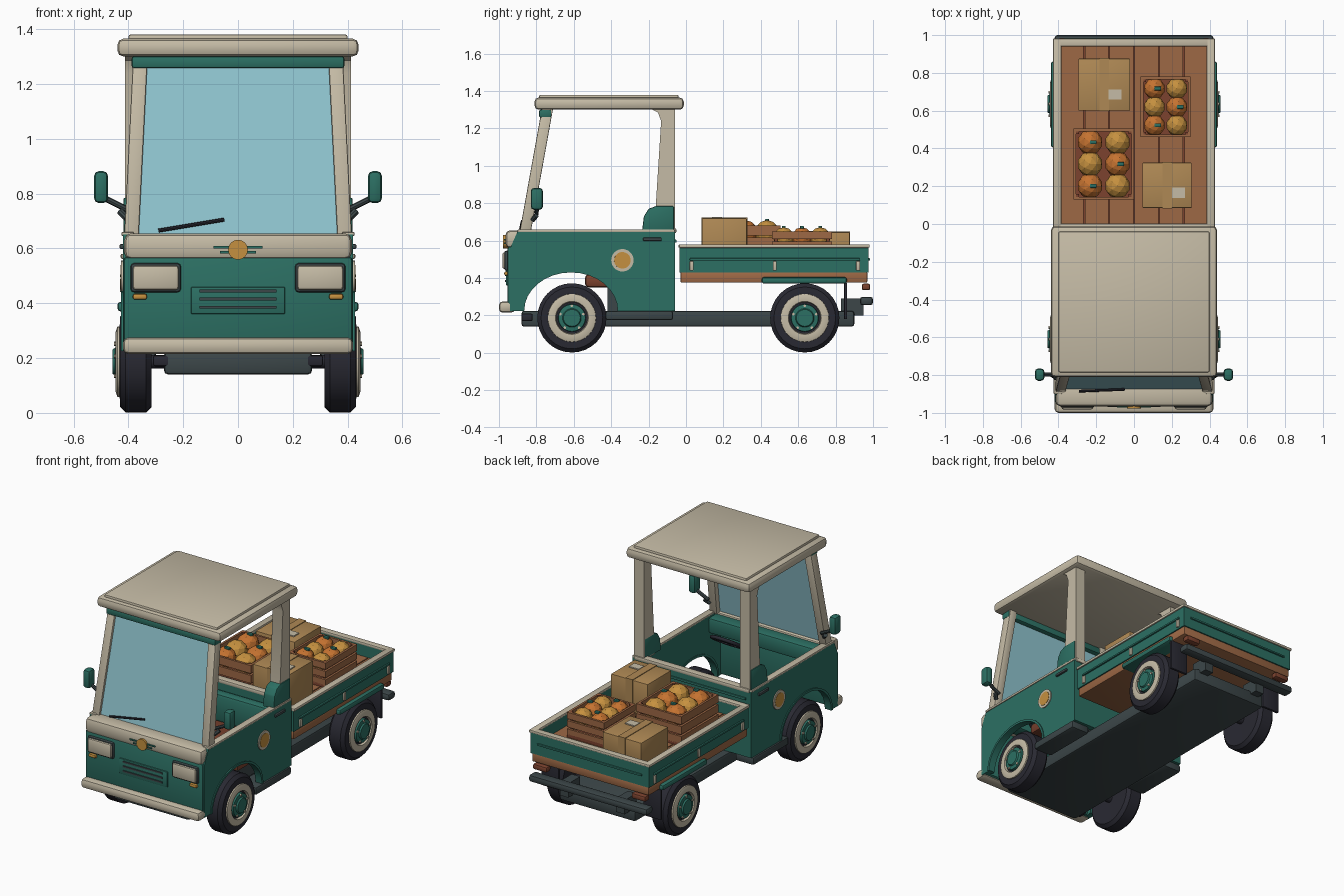
import bpy, bmesh, math
from mathutils import Matrix, Vector

cube = bpy.data.objects.get("Cube")
if cube:
    bpy.data.objects.remove(cube, do_unlink=True)


def material(name, r, g, b):
    m = bpy.data.materials.new(name)
    m.use_nodes = True
    m.diffuse_color = (r, g, b, 1)
    m.node_tree.nodes["Principled BSDF"].inputs["Base Color"].default_value = (r, g, b, 1)
    return m


green = material("body green", .025, .16, .125)
cream = material("warm cream", .56, .5, .38)
rubber = material("tyre black", .022, .022, .032)
steel = material("dark steel", .045, .062, .066)
glass = material("window blue", .28, .56, .63)
wood = material("bed wood", .34, .14, .06)
card = material("cardboard", .43, .25, .09)
orange = material("fruit orange", .56, .17, .03)
amber = material("amber", .56, .28, .05)
rust = material("red brown", .2, .055, .028)


def finish(bm, name, mat, bevel=0, smooth=True):
    if bevel:
        bmesh.ops.bevel(bm, geom=bm.edges[:], offset=bevel, segments=2, profile=.5, affect='EDGES')
    bmesh.ops.recalc_face_normals(bm, faces=bm.faces[:])
    mesh = bpy.data.meshes.new(name)
    bm.to_mesh(mesh)
    bm.free()
    mesh.materials.append(mat)
    ob = bpy.data.objects.new(name, mesh)
    bpy.context.collection.objects.link(ob)
    if smooth:
        bpy.ops.object.select_all(action='DESELECT')
        ob.select_set(True)
        bpy.context.view_layer.objects.active = ob
        bpy.ops.object.shade_smooth_by_angle(angle=math.radians(35))
    return ob


def box(name, mat, x, y, z, bevel=0):
    """Box from (low, high) ranges on each axis."""
    bm = bmesh.new()
    bmesh.ops.create_cube(bm, size=1)
    for v in bm.verts:
        v.co = [lo if c < 0 else hi for c, (lo, hi) in zip(v.co, (x, y, z))]
    return finish(bm, name, mat, bevel)


def prism(name, mat, outline, x, lean=0, bevel=0):
    """Side outline of (y, z) points extruded along x, leaning inwards with height."""
    bm = bmesh.new()
    a, b = [[bm.verts.new((w - lean * (pz - .65), py, pz)) for py, pz in outline] for w in x]
    bm.faces.new(a)
    bm.faces.new(b)
    for i in range(len(a)):
        bm.faces.new((a[i - 1], a[i], b[i], b[i - 1]))
    return finish(bm, name, mat, bevel)


def rod(name, mat, start, end, radius, sides=12):
    p, q = Vector(start), Vector(end)
    bm = bmesh.new()
    turn = (q - p).to_track_quat('Z', 'Y').to_matrix().to_4x4()
    bmesh.ops.create_cone(bm, cap_ends=True, segments=sides, radius1=radius, radius2=radius,
                          depth=(q - p).length, matrix=Matrix.Translation((p + q) / 2) @ turn)
    return finish(bm, name, mat)


def lathe(name, mat, profile, y, z, steps=32):
    """Spin (x, radius) points about an axle along x."""
    bm = bmesh.new()
    verts = [bm.verts.new((px, y, z + r)) for px, r in profile]
    edges = [bm.edges.new(pair) for pair in zip(verts, verts[1:])]
    bmesh.ops.spin(bm, geom=verts + edges, cent=(0, y, z), axis=(1, 0, 0),
                   angle=math.tau, steps=steps)
    bmesh.ops.remove_doubles(bm, verts=bm.verts[:], dist=.0005)
    return finish(bm, name, mat)


def mirror(ob):
    """Copy a left-hand part to the right."""
    twin = ob.copy()
    twin.data = ob.data.copy()
    twin.data.transform(Matrix.Scale(-1, 4, (1, 0, 0)))
    twin.data.flip_normals()
    twin.name = ob.name.replace("left", "right")
    bpy.context.collection.objects.link(twin)


# Chassis, axles and wheels
box("chassis", steel, (-.27, .27), (-.88, .9), (.14, .225), .015)
for end, y in (("front", -.61), ("rear", .635)):
    rod(end + "_axle", rubber, (-.34, y, .187), (.34, y, .187), .025)
    label = "left_" + end
    hub = .187
    mirror(lathe(label + "_tyre", rubber, [(.32, 0), (.315, .12), (.315, .165), (.335, .185), (.41, .185),
                                           (.43, .165), (.432, .12), (.42, 0)], y, hub))
    mirror(lathe(label + "_rim", cream, [(.42, .13), (.44, .128), (.446, .11), (.444, .088), (.42, .082)], y, hub))
    mirror(lathe(label + "_hub", green, [(.42, .075), (.445, .072), (.448, .05), (.457, .045), (.457, 0)], y, hub))
    for k in range(5):
        a = math.tau * k / 5
        dy, dz = .065 * math.sin(a), .065 * math.cos(a)
        mirror(rod(label + "_bolt", cream, (.44, y + dy, hub + dz), (.452, y + dy, hub + dz), .008, 6))
box("front_crossbar", rubber, (-.31, .31), (-.88, -.82), (.17, .21), .008)
mirror(box("left_step", steel, (.3, .43), (-.43, -.07), (.175, .225), .012))

# Cab side panels with round wheel arches
arch = [(-.615 - .25 * math.cos(math.pi * k / 16), .225 + .205 * math.sin(math.pi * k / 16)) for k in range(17)]
panel = [(-.94, .56), (-.94, .225)] + arch + [(-.06, .225), (-.06, .65), (-.9, .65)]
mirror(prism("left_cab_side", green, panel, (.385, .42)))
lip = [(-.615 + (y + .615) * 1.06, .225 + (z - .225) * 1.07) for y, z in arch]
mirror(prism("left_arch_lip", green, arch + lip[::-1], (.38, .426)))
mirror(box("left_belt_trim", cream, (.38, .425), (-.9, -.06), (.645, .66), .004))
corner = [(-.065, .65), (-.065, .785), (-.16, .785), (-.2, .77), (-.225, .73), (-.235, .65)]
mirror(prism("left_pillar_guard", green, corner, (.34, .418), bevel=.006))
mirror(lathe("left_door_badge_ring", cream, [(.415, .06), (.426, .06), (.426, .044), (.415, .044)], -.34, .495))
mirror(lathe("left_door_badge", amber, [(.415, .045), (.428, .044), (.428, 0)], -.34, .495))
mirror(box("left_door_handle", steel, (.415, .432), (-.23, -.13), (.598, .616), .005))

# Cab front, back and interior
box("front_panel", green, (-.418, .418), (-.955, -.9), (.225, .57), .015)
box("front_cowl", cream, (-.415, .415), (-.965, -.84), (.56, .655), .025)
box("dashboard", green, (-.385, .385), (-.86, -.77), (.54, .64), .015)
box("cab_back", green, (-.4, .4), (-.095, -.06), (.225, .65))
box("cab_back_rail", cream, (-.41, .41), (-.1, -.052), (.64, .665), .006)
box("cab_back_ridge", green, (-.385, .385), (-.06, -.05), (.59, .605), .003)
box("seat_base", steel, (-.3, .3), (-.42, -.1), (.22, .36))
box("seat_cushion", rust, (-.375, .375), (-.54, -.11), (.35, .42), .02)
box("seat_back", green, (-.375, .375), (-.16, -.09), (.42, .6), .02)
bpy.ops.mesh.primitive_torus_add(major_radius=.09, minor_radius=.011, major_segments=28, minor_segments=8,
                                 location=(.17, -.65, .59), rotation=(.6, 0, 0))
steering = bpy.context.object
steering.name = "steering_wheel"
steering.data.materials.append(rubber)
bpy.ops.object.shade_smooth()
rod("steering_column", rubber, (.17, -.65, .585), (.17, -.8, .5), .014)
rod("steering_spoke", rubber, (.085, -.65, .59), (.255, -.65, .59), .008)

# Pillars, windscreen and roof
mirror(prism("left_front_pillar", cream, [(-.89, .645), (-.83, .645), (-.71, 1.31), (-.77, 1.31)],
             (.362, .415), .05, .006))
mirror(prism("left_rear_pillar", cream, [(-.17, .65), (-.06, .65), (-.06, 1.31), (-.2, 1.31), (-.15, 1.285),
                                         (-.133, 1.24)], (.34, .412)))
screen = [(-.875, .65), (-.862, .65), (-.745, 1.29), (-.758, 1.29)]
bm = bmesh.new()
front, back = [[bm.verts.new((s * (.37 - .05 * (z - .65)), y, z)) for s, (y, z) in
               ((-1, lo), (1, lo), (1, hi), (-1, hi))] for lo, hi in ((screen[0], screen[3]), (screen[1], screen[2]))]
bm.faces.new(front)
bm.faces.new(back)
for i in range(4):
    bm.faces.new((front[i - 1], front[i], back[i], back[i - 1]))
finish(bm, "windscreen", glass)
box("screen_header", green, (-.388, .388), (-.785, -.72), (1.258, 1.3), .008)
box("roof", cream, (-.44, .44), (-.81, -.012), (1.3, 1.365), .022)
box("roof_panel", cream, (-.4, .4), (-.785, -.04), (1.35, 1.38), .008)
rod("wiper_arm", rubber, (-.29, -.885, .665), (-.05, -.876, .705), .007, 8)

# Mirrors
mirror(rod("left_mirror_arm", steel, (.4, -.8, .74), (.49, -.795, .785), .011, 8))
mirror(rod("left_mirror_bracket", steel, (.405, -.82, .71), (.43, -.8, .735), .013, 8))
mirror(box("left_mirror", green, (.474, .525), (-.83, -.765), (.765, .882), .018))

# Front lamps, grille, badge and bumper
mirror(box("left_headlamp_frame", steel, (.208, .392), (-.972, -.94), (.44, .546), .012))
mirror(box("left_headlamp", cream, (.216, .384), (-.982, -.95), (.448, .538), .012))
mirror(box("left_indicator", amber, (.332, .384), (-.972, -.94), (.413, .435), .008))
box("grille", green, (-.172, .172), (-.963, -.94), (.36, .46), .006)
for z in (.385, .415, .445):
    box("grille_slot", steel, (-.14, .14), (-.969, -.95), (z - .005, z + .005))
for z, half in ((.604, .09), (.586, .065)):
    box("badge_wing", green, (-half, half), (-.972, -.95), (z - .004, z + .004))
rod("front_badge", amber, (0, -.978, .595), (0, -.95, .595), .036, 24)
box("front_bumper", cream, (-.42, .42), (-1, -.915), (.215, .275), .02)

# Cargo bed with plank floor
box("bed_frame", wood, (-.415, .415), (-.03, .97), (.375, .432), .008)
box("bed_base", rust, (-.4, .4), (-.02, .96), (.43, .478))
step = .79 / 6
for i in range(6):
    x = -.395 + i * step
    box("bed_plank", wood, (x + .003, x + step - .003), (-.01, .95), (.47, .49))
mirror(box("left_bed_wall", green, (.39, .42), (-.035, .975), (.43, .57)))
mirror(box("left_bed_rim", cream, (.385, .428), (-.037, .982), (.562, .58), .005))
mirror(box("left_bed_ridge", green, (.41, .43), (.02, .93), (.494, .506), .003))
for y in (.03, .475, .92):
    mirror(box("left_bed_clip", cream, (.41, .43), (y - .01, y + .01), (.44, .49), .003))
for name, y in (("headboard", -.02), ("tailgate", .96)):
    box(name, green, (-.4, .4), (y - .015, y + .015), (.43, .57))
    box(name + "_rim", cream, (-.425, .425), (y - .02, y + .022), (.562, .58), .005)
box("tailgate_ridge", green, (-.37, .37), (.965, .985), (.494, .506), .003)
mirror(box("left_rear_fender", green, (.33, .44), (.405, .86), (.37, .405), .012))
mirror(box("left_mudflap", rubber, (.3, .425), (.845, .862), (.18, .375), .004))
mirror(box("left_tail_lamp", rust, (.3, .4), (.94, .985), (.335, .37), .01))
box("rear_bumper", steel, (-.42, .42), (.93, 1), (.255, .3), .015)
mirror(box("left_bumper_bracket", steel, (.17, .23), (.83, .95), (.2, .29)))


def carton(name, x, y, top, tag):
    mid = (x[0] + x[1]) / 2
    box(name, card, x, y, (.49, top), .004)
    box(name + "_tape", card, (mid - .025, mid + .025), (y[0] - .003, y[1] + .003), (.5, top + .004))
    box(name + "_label", cream, (tag[0] - .035, tag[0] + .035), (tag[1] - .027, tag[1] + .027), (top, top + .007))


def crate(name, x, y, top, crown):
    """Slatted crate with two columns and three rows of fruit."""
    box(name + "_floor", rust, x, y, (.49, .51))
    t, height = .014, (top - .49) / 3
    for k in range(3):
        z = (.49 + k * height + .012, .49 + (k + 1) * height)
        for edge in (x[0], x[1] - t):
            box(name + "_slat", wood, (edge, edge + t), y, z)
        for edge in (y[0], y[1] - t):
            box(name + "_slat", wood, x, (edge, edge + t), z)
    for px in (x[0] + t, x[1] - 2 * t):
        for py in (y[0] + t, y[1] - 2 * t):
            box(name + "_post", rust, (px, px + t), (py, py + t), (.49, top))
    w, d = x[1] - x[0] - 2 * t, y[1] - y[0] - 2 * t
    r = min(w / 4, d / 6) * 1.16
    for i in range(2):
        for j in range(3):
            c = Vector((x[0] + t + w * (i + .5) / 2, y[0] + t + d * (j + .5) / 3, crown - r))
            bm = bmesh.new()
            bmesh.ops.create_icosphere(bm, subdivisions=2, radius=r, matrix=Matrix.Translation(c))
            ripe = (i + j) % 2 == 0
            finish(bm, name + "_fruit", orange if ripe else amber, smooth=False)
            if ripe:
                box(name + "_leaf", green, (c.x, c.x + .035), (c.y - .01, c.y + .01), (crown - .008, crown + .006), .003)


# Cargo
carton("low_carton", (-.295, -.02), (.6, .875), .645, (-.1, .685))
carton("tall_carton", (.045, .305), (.085, .325), .72, (.235, .165))
crate("rear_crate", (.035, .3), (.46, .78), .65, .672)
crate("front_crate", (-.32, 0), (.13, .505), .68, .71)
